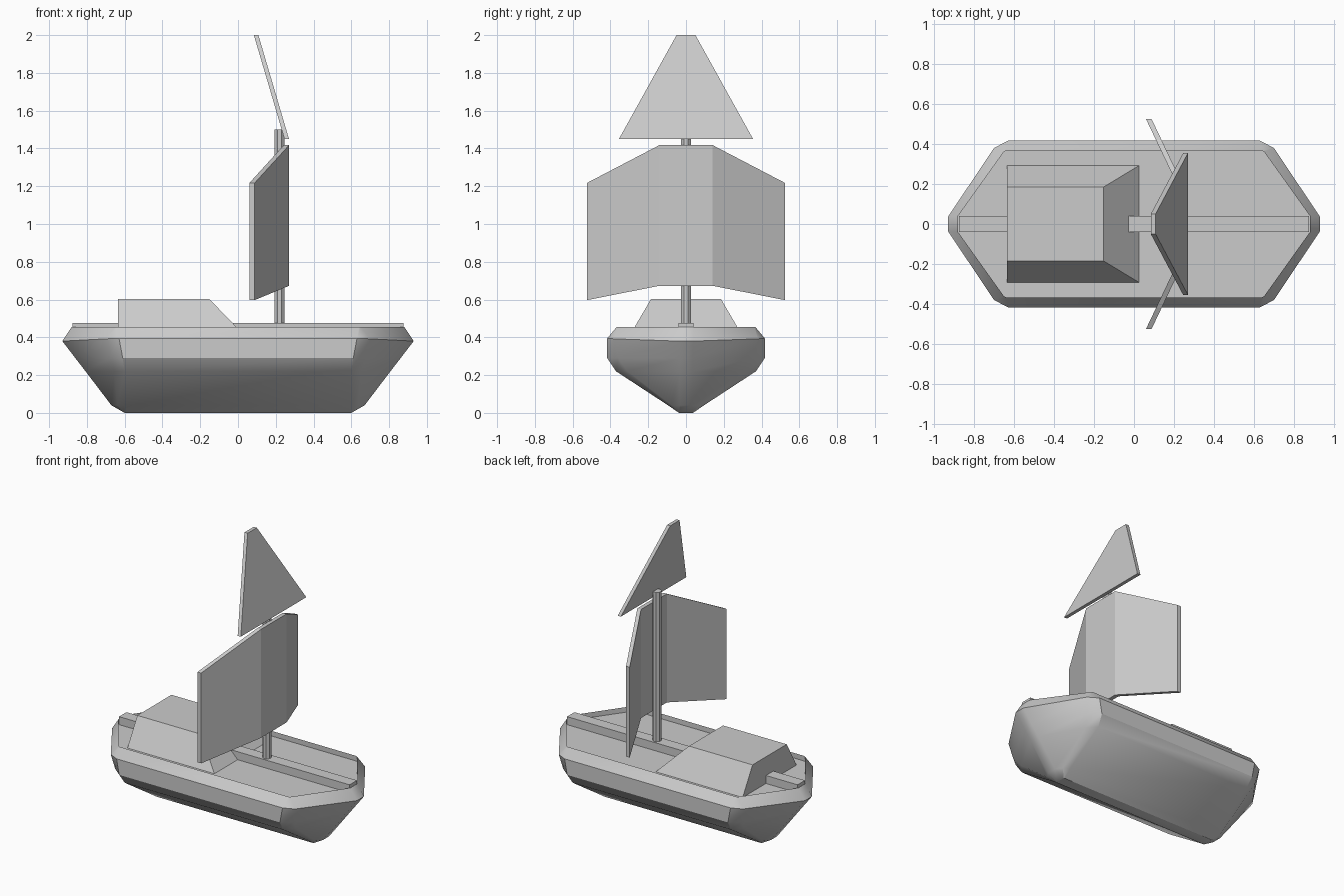
import bpy, bmesh, math

if "Cube" in bpy.data.objects:
    bpy.data.objects.remove(bpy.data.objects["Cube"])


def finish(name, bm, smooth=None):
    bmesh.ops.remove_doubles(bm, verts=bm.verts, dist=0.001)
    bmesh.ops.recalc_face_normals(bm, faces=bm.faces)
    me = bpy.data.meshes.new(name)
    bm.to_mesh(me)
    bm.free()
    ob = bpy.data.objects.new(name, me)
    bpy.context.collection.objects.link(ob)
    if smooth:
        bpy.ops.object.select_all(action='DESELECT')
        ob.select_set(True)
        bpy.context.view_layer.objects.active = ob
        bpy.ops.object.shade_smooth_by_angle(angle=math.radians(smooth))
    return ob


def loft(name, rings, smooth=None):
    """Closed skin through a list of equal-length rings, capped at both ends."""
    bm = bmesh.new()
    vs = [[bm.verts.new(p) for p in r] for r in rings]
    n = len(rings[0])
    for a, b in zip(vs, vs[1:]):
        for i in range(n):
            j = (i + 1) % n
            bm.faces.new((a[i], a[j], b[j], b[i]))
    bm.faces.new(vs[0][::-1])
    bm.faces.new(vs[-1])
    return finish(name, bm, smooth)


def hull_ring(q):
    """Mirror a quarter outline into a full waterline ring."""
    half = q + [(-x, y, z) for x, y, z in reversed(q)]
    return half + [(x, -y, z) for x, y, z in reversed(half)]


def rect(x0, x1, y, z):
    return [(x0, -y, z), (x1, -y, z), (x1, y, z), (x0, y, z)]


# Hull: quarter waterlines from keel to rim, then down to the sunken deck
rim = [(0.88, 0.04), (0.65, 0.362), (0.64, 0.367)]
quarters = [
    [(0.60, 0.033, 0), (0.60, 0.035, 0), (0.598, 0.037, 0)],
    [(0.67, 0.033, 0.04), (0.64, 0.075, 0.04), (0.60, 0.095, 0.04)],
    [(0.807, 0.035, 0.22), (0.655, 0.31, 0.22), (0.60, 0.37, 0.22)],
    [(0.861, 0.035, 0.29), (0.68, 0.36, 0.29), (0.61, 0.417, 0.29)],
    [(0.93, 0.037, 0.38), (0.70, 0.38, 0.392), (0.63, 0.417, 0.395)],
    [(x, y, 0.455) for x, y in rim],
    [(x, y, 0.42) for x, y in rim],
]
loft("hull", [hull_ring(q) for q in quarters], 32)

# Centre beam along the deck
loft("deck_beam", [rect(-0.875, 0.875, 0.04, z) for z in (0.41, 0.475)])

# Cabin with sloped sides and front
loft("cabin", [rect(-0.635, 0.03, 0.295, 0.415), rect(-0.635, -0.152, 0.185, 0.603)])

# Mast
bpy.ops.mesh.primitive_cylinder_add(vertices=8, radius=0.029, depth=1.09,
                                    location=(0.22, 0, 0.955),
                                    rotation=(0, 0, math.radians(22.5)))
bpy.context.object.name = "mast"

# Main sail: folded three-panel sheet (back x, y, bottom z, top z)
stations = [(0.06, -0.525, 0.597, 1.217), (0.243, -0.14, 0.673, 1.418),
            (0.243, 0.14, 0.673, 1.418), (0.06, 0.525, 0.597, 1.217)]
loft("main_sail", [[(x, y, b), (x + 0.028, y, b), (x + 0.028, y, t), (x, y, t)]
                   for x, y, b, t in stations])

# Leaning top sail
loft("top_sail", [rect(0.246, 0.27, 0.355, 1.45), rect(0.084, 0.108, 0.05, 2.0)])
